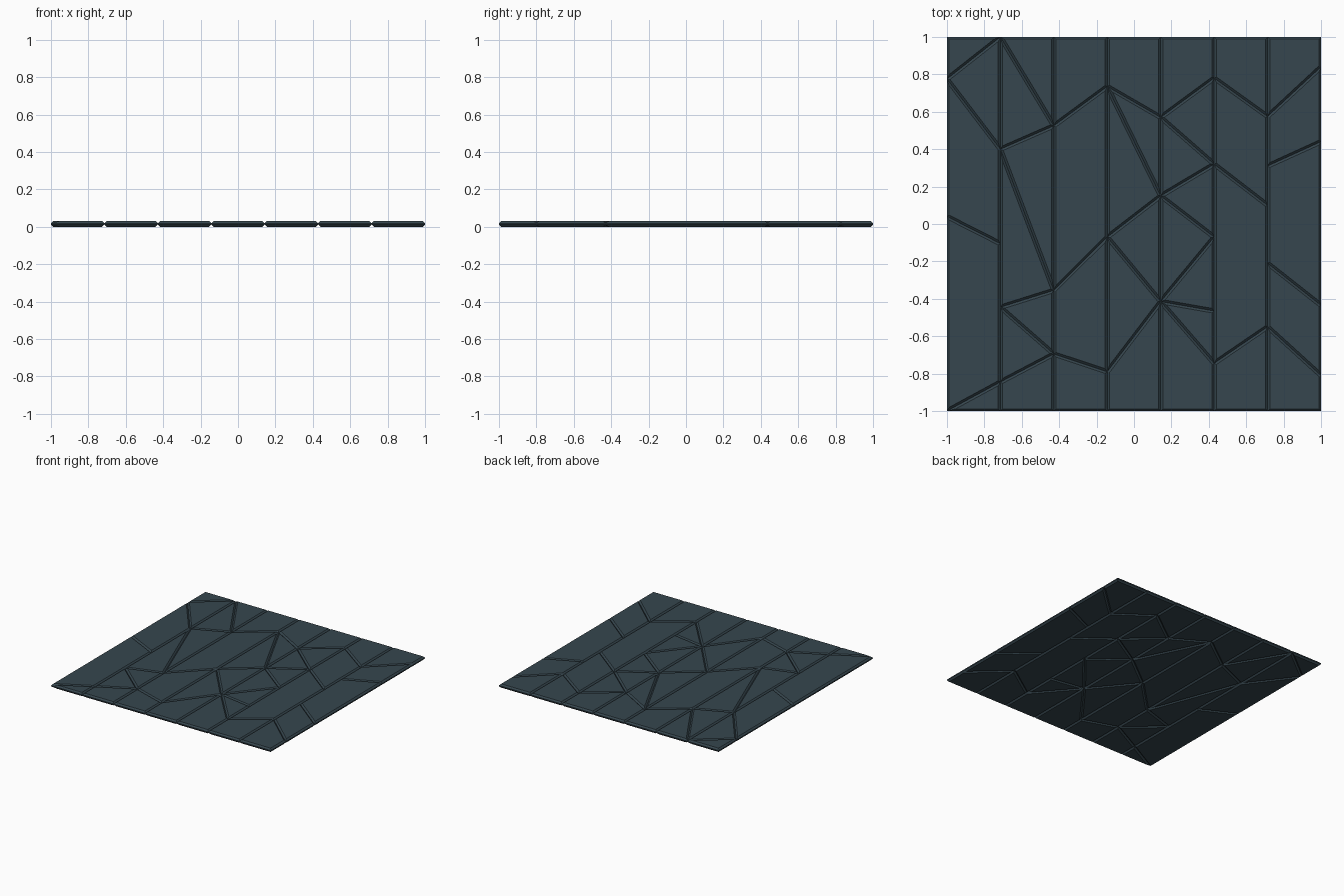
import bpy, bmesh

if "Cube" in bpy.data.objects:
    bpy.data.objects.remove(bpy.data.objects["Cube"])

H, BEVEL, W = 0.031, 0.012, 2 / 7

# Cuts across each strip, top to bottom: (y on left side, y on right side)
STRIPS = [
    [(.775, 1), (.775, .40), (.04, -.105), (-1, -.845)],
    [(1, .525), (.40, .525), (.40, -.355), (-.445, -.355), (-.445, -.695), (-.845, -.695)],
    [(.525, .735), (-.355, -.07), (-.695, -.79)],
    [(.735, .57), (.735, .15), (-.07, .15), (-.07, -.415), (-.79, -.415)],
    [(.57, .78), (.57, .32), (.15, .32), (.15, -.07), (-.415, -.07), (-.415, -.465), (-.415, -.745)],
    [(.78, .575), (.32, .10), (-.745, -.55)],
    [(.575, .84), (.31, .44), (-.21, -.435), (-.55, -.81)],
]

mat = bpy.data.materials.new("slate")
mat.diffuse_color = (0.037, 0.062, 0.077, 1)
mat.use_nodes = True
mat.node_tree.nodes["Principled BSDF"].inputs["Base Color"].default_value = mat.diffuse_color


def add_tile(bm, outline):
    """Extruded tile with chamfered top and bottom rims."""
    t = bmesh.new()
    face = t.faces.new([t.verts.new((x, y, 0)) for x, y in outline])
    ext = bmesh.ops.extrude_face_region(t, geom=[face], use_keep_orig=True)
    for v in ext["geom"]:
        if isinstance(v, bmesh.types.BMVert):
            v.co.z = H
    bmesh.ops.recalc_face_normals(t, faces=t.faces[:])
    rims = [e for e in t.edges if abs(e.verts[0].co.z - e.verts[1].co.z) < 1e-5]
    bmesh.ops.bevel(t, geom=rims, offset=BEVEL, offset_type='OFFSET',
                    segments=1, profile=0.5, affect='EDGES', clamp_overlap=True)
    bmesh.ops.recalc_face_normals(t, faces=t.faces[:])
    tmp = bpy.data.meshes.new("tmp")
    t.to_mesh(tmp)
    t.free()
    bm.from_mesh(tmp)
    bpy.data.meshes.remove(tmp)


# One object of tiles per strip
for i, cuts in enumerate(STRIPS):
    x0, x1 = -1 + i * W, -1 + (i + 1) * W
    bm = bmesh.new()
    lines = [(1, 1)] + cuts + [(-1, -1)]
    for (tl, tr), (bl, br) in zip(lines, lines[1:]):
        pts = [(x0, bl), (x1, br), (x1, tr), (x0, tl)]
        add_tile(bm, list(dict.fromkeys(pts)))
    me = bpy.data.meshes.new(f"tile_strip_{i + 1}")
    bm.to_mesh(me)
    bm.free()
    me.materials.append(mat)
    ob = bpy.data.objects.new(me.name, me)
    bpy.context.collection.objects.link(ob)
